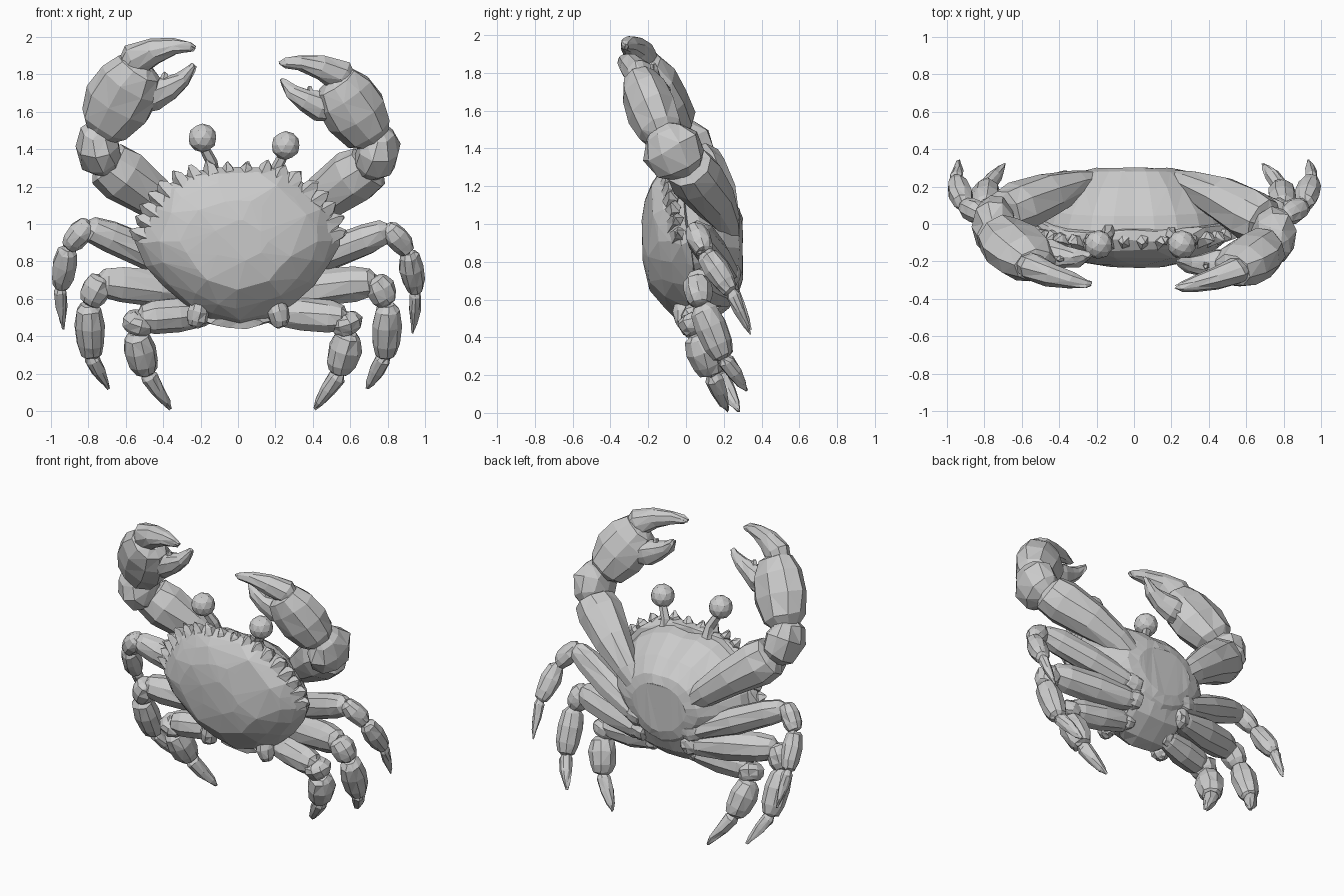
import bpy, bmesh, math, random
from mathutils import Vector

if "Cube" in bpy.data.objects:
    bpy.data.objects.remove(bpy.data.objects["Cube"])

random.seed(4)


def finish(name, bm):
    bmesh.ops.recalc_face_normals(bm, faces=bm.faces)
    me = bpy.data.meshes.new(name)
    bm.to_mesh(me)
    bm.free()
    ob = bpy.data.objects.new(name, me)
    bpy.context.collection.objects.link(ob)
    return ob


def jittered(bm, p, amount):
    return bm.verts.new([c + random.uniform(-amount, amount) for c in p])


def skin(name, rings, jitter=0.0):
    """Bridge closed rings of points, cap the ends, triangulate for facets."""
    bm = bmesh.new()
    vs = [[jittered(bm, p, jitter) for p in r] for r in rings]
    n = len(vs[0])
    for a, b in zip(vs, vs[1:]):
        for i in range(n):
            k = (i + 1) % n
            bm.faces.new((a[i], a[k], b[k], b[i]))
    bm.faces.new(vs[0])
    bm.faces.new(vs[-1])
    bmesh.ops.triangulate(bm, faces=bm.faces)
    return finish(name, bm)


def hull(name, rings, jitter):
    """Irregularly faceted shell wrapped around jittered rings."""
    bm = bmesh.new()
    for r in rings:
        for p in r:
            jittered(bm, p, jitter)
    bmesh.ops.convex_hull(bm, input=bm.verts)
    bmesh.ops.delete(bm, geom=[v for v in bm.verts if not v.link_faces], context="VERTS")
    return finish(name, bm)


def limb(name, pts, sides=9, jitter=0.005):
    """Tube through (x, y, z, half width, half depth) stations."""
    c = [Vector(p[:3]) for p in pts]
    rings = []
    for i, p in enumerate(pts):
        t = (c[min(i + 1, len(c) - 1)] - c[max(i - 1, 0)]).normalized()
        d = Vector((0, 1, 0))
        d = (d - t * d.dot(t)).normalized()
        w = t.cross(d)
        rings.append([c[i] + w * p[3] * math.cos(a) + d * p[4] * math.sin(a)
                      for a in (math.tau * k / sides for k in range(sides))])
    return skin(name, rings, jitter)


def segment(name, a, b, w, d, profile):
    a, b = Vector(a), Vector(b)
    limb(name, [(*a.lerp(b, t), w * s, d * s) for t, s in profile])


# Body: one outline scaled through a domed shell and a tapering belly
half = [(0, 1.30), (.12, 1.31), (.25, 1.28), (.38, 1.20), (.47, 1.10), (.53, 1.0), (.55, .9),
        (.50, .78), (.40, .66), (.28, .55), (.15, .49), (0, .46)]
outline = half + [(-x, z) for x, z in half[-2:0:-1]]


def ring(y, s, tilt, cz=.9):
    return [(x * s, y - tilt * (z - .9) * s, cz + (z - .9) * s) for x, z in outline]


hull("carapace", [ring(-.222, .28, .02, .91), ring(-.2, .55, .05), ring(-.15, .78, .1),
                  ring(-.09, .92, .14), ring(-.02, 1.0, .16), ring(.02, .97, .16)], .012)
skin("belly", [ring(-.02, .94, .14), ring(.08, .88, .1), ring(.2, .7, .03, .88),
               ring(.28, .52, 0, .87), ring(.3, .38, 0, .87)], .003)
limb("tail_flap", [(0, .285, .86, .1, .02), (0, .265, .7, .15, .03), (0, .2, .58, .2, .04),
                   (0, .09, .49, .2, .04), (0, .02, .47, .14, .03)], 10)

# Broad spines along the upper shell rim
rim = [(.05, 1.28), (.14, 1.29), (.23, 1.27), (.31, 1.24), (.38, 1.19), (.43, 1.14),
       (.475, 1.08), (.51, 1.02), (.535, .95)]
for s in (-1, 1):
    for x, z in rim:
        x += random.uniform(-.01, .01)
        y = -.03 - .16 * (z - .9)
        o = Vector((x, 0, z - .8)).normalized()
        limb("rim_spine", [(s * (x - o.x * .08), y - .02, z - o.z * .08, .06, .05),
                           (s * (x + o.x * .02), y, z + o.z * .02, .036, .035),
                           (s * (x + o.x * .05), y - .015, z + o.z * .05, .006, .006)], 5, .006)

# Eyes on stalks
for x0, x, z in ((-.135, -.19, 1.46), (.195, .255, 1.42)):
    limb("eye_stalk", [(x0, -.04, z - .2, .04, .04), (x0 * .9 + x * .1, -.06, z - .13, .03, .03),
                       (x, -.1, z - .03, .026, .026)], 6, .004)
    bm = bmesh.new()
    bmesh.ops.create_icosphere(bm, subdivisions=2, radius=.077)
    finish("eye", bm).location = (x, -.11, z)

# Claw arms: right side stations, mirrored with a taller left hand set further back
arm = {
    "claw_upper_arm": [(.16, .24, .90, .06, .05), (.30, .21, 1.02, .09, .08),
                       (.46, .14, 1.14, .125, .12), (.62, .05, 1.25, .15, .145),
                       (.70, .01, 1.305, .13, .125), (.72, .0, 1.33, .06, .06)],
    "claw_wrist": [(.69, .0, 1.27, .06, .08), (.73, -.03, 1.32, .11, .145),
                   (.755, -.08, 1.41, .118, .165), (.75, -.12, 1.48, .09, .11),
                   (.74, -.13, 1.51, .05, .06)],
}
hand = {
    "claw_palm": [(.74, -.12, 1.44, .07, .07), (.70, -.135, 1.49, .135, .12),
                  (.635, -.18, 1.59, .175, .135), (.57, -.22, 1.69, .165, .125),
                  (.52, -.25, 1.76, .12, .09), (.51, -.255, 1.775, .06, .05)],
    "claw_upper_finger": [(.60, -.23, 1.73, .06, .06), (.54, -.25, 1.80, .085, .075),
                          (.44, -.29, 1.84, .065, .06), (.33, -.32, 1.862, .042, .045),
                          (.25, -.335, 1.86, .026, .025), (.225, -.335, 1.853, .012, .012)],
    "claw_lower_finger": [(.52, -.2, 1.61, .07, .07), (.44, -.21, 1.635, .085, .075),
                          (.36, -.22, 1.665, .06, .06), (.29, -.22, 1.705, .042, .045),
                          (.245, -.2, 1.755, .022, .022), (.23, -.2, 1.775, .01, .01)],
}


def left_arm(x, y, z, w, d):
    rise = min(1, max(0, (z - 1.05) / .3))
    return -x, y + .06 * rise, z + .02 * rise, w, d


def left_hand(x, y, z, w, d):
    return -x - .005, y + .015 + max(0, 1.85 - z) * .15, 1.5 + (z - 1.46) * 1.12, w * 1.08, d * 1.03


for name, pts in arm.items():
    limb("right_" + name, pts, 9, .007)
    limb("left_" + name, [left_arm(*p) for p in pts], 9, .007)
for name, pts in hand.items():
    limb("right_" + name, pts, 9, .006)
    limb("left_" + name, [left_hand(*p) for p in pts], 9, .006)
# Blunt tooth on each biting edge
tooth = [(.39, -.22, 1.66, .04, .04), (.385, -.225, 1.735, .012, .012)]
limb("right_claw_tooth", tooth, 5)
limb("left_claw_tooth", [left_hand(*p) for p in tooth], 5)

# Walking legs: base, knee, shin top, shin end, tip, then thigh and shin widths
legs = [
    ((.2, .23, .73), (.81, .05, .965), (.91, .1, .85), (.95, .24, .64), (.935, .34, .42), .085, .056),
    ((.18, .21, .63), (.74, .06, .69), (.80, .08, .57), (.785, .2, .29), (.69, .32, .12), .095, .07),
    ((.15, .11, .53), (.53, .04, .495), (.545, .06, .42), (.49, .14, .20), (.36, .22, .01), .088, .077),
]
thick = [(0, .6), (.1, .8), (.45, 1.05), (.8, 1.0), (.95, .8), (1, .45)]
bulge = [(0, .5), (.1, .85), (.4, 1.05), (.75, .95), (.95, .7), (1, .4)]
claw = [(-.05, .5), (.1, .9), (.45, .8), (.8, .45), (1, .1)]
for side, s in (("left", -1), ("right", 1)):
    for n, (base, knee, top, end, tip, w, v) in enumerate(legs, 1):
        dx = .05 if s > 0 and n == 3 else 0
        dz = .02 if s < 0 and n == 1 else 0
        dy = .06 if s < 0 and n == 3 else 0
        base = (s * base[0], *base[1:])
        knee, top, end, tip = [(s * (p[0] + dx), p[1] + dy * (.5 - p[2]) * 2, p[2] + dz)
                               for p in (knee, top, end, tip)]
        segment(f"{side}_leg_{n}_thigh", base, knee, w, w * .95, thick)
        out = (knee[0] - s * .015, knee[1] - .01, knee[2] + .025)
        segment(f"{side}_leg_{n}_knee", out, top, v * 1.1, v * 1.1, bulge)
        segment(f"{side}_leg_{n}_shin", top, end, v * 1.1, v * 1.15, bulge)
        segment(f"{side}_leg_{n}_tip", end, tip, v * .68, v * .7, claw)
        hip = (base[0] * .75, base[1] + .02, base[2])
        segment(f"{side}_leg_{n}_hip", hip, (base[0] * 1.4, base[1], base[2] + .02), w * .75, w * .6, bulge)
    # Knob beside the tail
    segment(f"{side}_rear_knob", (s * .2, -.01, .59), (s * .23, 0, .45), .055, .06, bulge)
